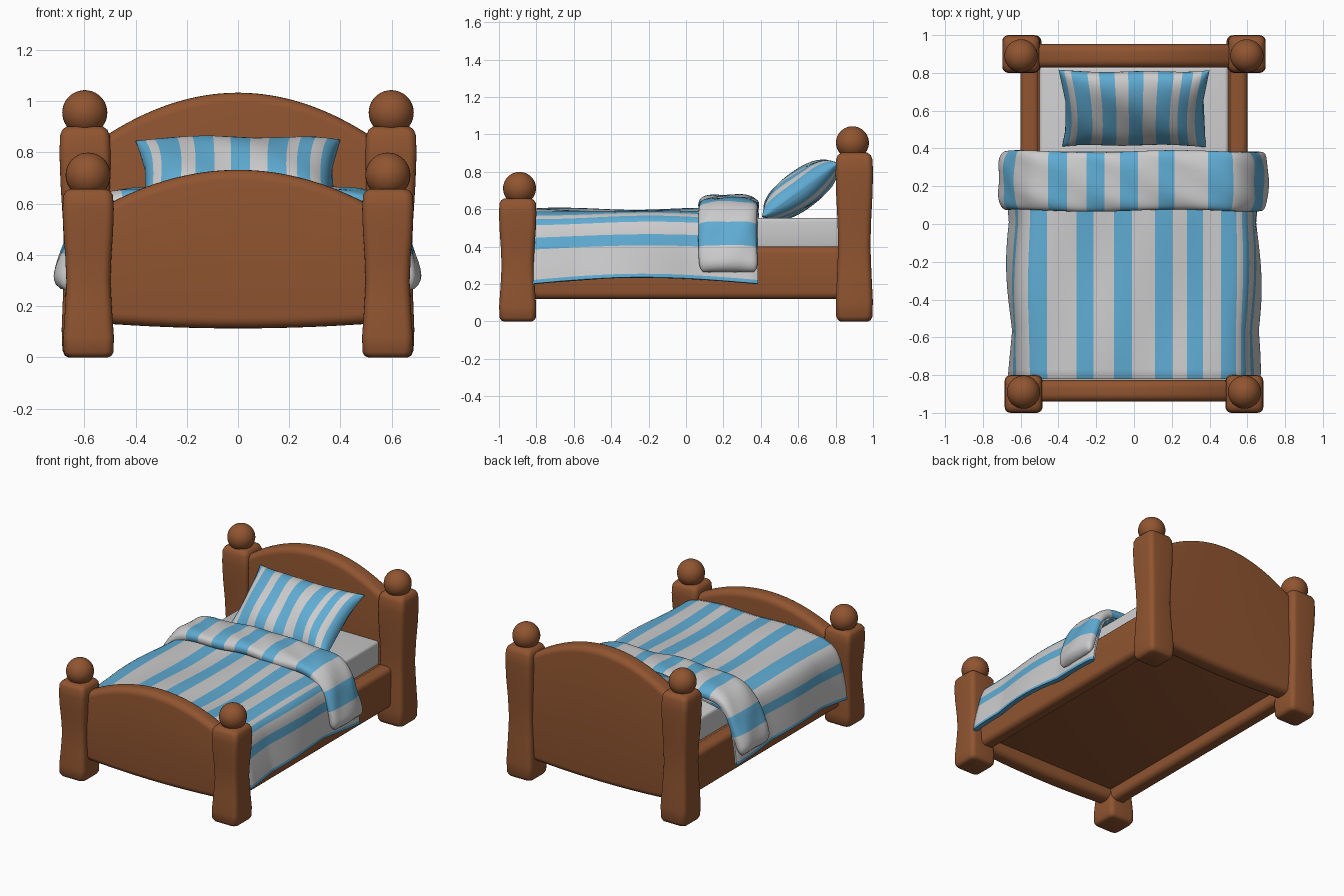
import bpy, bmesh, math
from mathutils import Vector, Matrix

if "Cube" in bpy.data.objects:
    bpy.data.objects.remove(bpy.data.objects["Cube"])


def material(name, rgb):
    m = bpy.data.materials.new(name)
    m.use_nodes = True
    m.diffuse_color = (*rgb, 1)
    m.node_tree.nodes["Principled BSDF"].inputs["Base Color"].default_value = (*rgb, 1)
    return m


WOOD = material("warm brown wood", (0.28, 0.09, 0.03))
WHITE = material("off white cloth", (0.6, 0.6, 0.61))
BLUE = material("sky blue cloth", (0.115, 0.41, 0.65))


def finish(name, bm, mats, angle=60):
    bmesh.ops.recalc_face_normals(bm, faces=bm.faces[:])
    mesh = bpy.data.meshes.new(name)
    bm.to_mesh(mesh)
    bm.free()
    for m in mats:
        mesh.materials.append(m)
    ob = bpy.data.objects.new(name, mesh)
    bpy.context.collection.objects.link(ob)
    bpy.ops.object.select_all(action='DESELECT')
    ob.select_set(True)
    bpy.context.view_layer.objects.active = ob
    bpy.ops.object.shade_smooth_by_angle(angle=math.radians(angle))
    return ob


def sweep(name, rings, mats, colour=lambda i: 0):
    """Skin a row of closed rings; colour(i) picks the material of band i."""
    bm = bmesh.new()
    rows = [[bm.verts.new(p) for p in ring] for ring in rings]
    n = len(rows[0])
    for i, (a, b) in enumerate(zip(rows, rows[1:])):
        for j in range(n):
            k = (j + 1) % n
            bm.faces.new((a[j], a[k], b[k], b[j])).material_index = colour(i)
    bm.faces.new(rows[0]).material_index = colour(0)
    bm.faces.new(rows[-1]).material_index = colour(len(rows) - 2)
    return finish(name, bm, mats)


def rounded_rect(hw, hh, r, steps=5):
    pts = []
    for q, (sx, sy) in enumerate(((1, 1), (-1, 1), (-1, -1), (1, -1))):
        for k in range(steps + 1):
            a = math.pi / 2 * (q + k / steps)
            pts.append((sx * (hw - r) + r * math.cos(a), sy * (hh - r) + r * math.sin(a)))
    return pts


# Posts with a slight waist, each topped by a ball
POST = [(0, .075), (.008, .088), (.03, .097), (.12, .099), (.3, .091), (.45, .086),
        (.6, .09), (.75, .097), (.88, .1), (.96, .097), (.985, .088), (1, .07)]


def post(name, x, y, height, lean):
    rings = []
    for t, h in POST:
        cx = x + math.copysign(lean * t, x)
        rings.append([(cx + u, y + v, t * height) for u, v in rounded_rect(h, h, .032)])
    sweep(name, rings, [WOOD])
    bm = bmesh.new()
    bmesh.ops.create_uvsphere(bm, u_segments=32, v_segments=20, radius=.088, matrix=Matrix.Translation(
        (x + math.copysign(lean, x), y - math.copysign(.01, y), height + .053)))
    finish(name + "_ball", bm, [WOOD])


for side, sx in (("left", 1), ("right", -1)):
    post("head_post_" + side, .588 * sx, .9, .902, .01)
    post("foot_post_" + side, .583 * sx, -.9, .658, .002)


# Arched end boards
def board(name, y, half, peak, drop):
    rings = []
    for i in range(33):
        x = -.53 + 1.06 * i / 32
        top, bottom = peak - drop * x * x, .113 + .07 * x * x
        rings.append([(x, y + u, (top + bottom) / 2 + v)
                      for u, v in rounded_rect(half, (top - bottom) / 2, .042)])
    sweep(name, rings, [WOOD])


board("headboard", .89, .062, 1.033, .63)
board("footboard", -.883, .058, .732, .52)

# Side rails
for side, sx in (("left", 1), ("right", -1)):
    sweep("side_rail_" + side, [[(.55 * sx + u, y, .26 + v) for u, v in rounded_rect(.052, .14, .035)]
                                for y in (-.87, .87)], [WOOD])


# Bed base and mattress
def slab(name, lo, hi, mat, bevel):
    bm = bmesh.new()
    lo, hi = Vector(lo), Vector(hi)
    bmesh.ops.create_cube(bm, size=1, matrix=Matrix.Translation((lo + hi) / 2)
                          @ Matrix.Diagonal((*(hi - lo), 1)))
    bmesh.ops.bevel(bm, geom=bm.edges[:], offset=bevel, segments=3, affect='EDGES', profile=.5)
    finish(name, bm, [mat])


slab("bed_base", (-.53, -.86, .2), (.53, .86, .39), WOOD, .005)
slab("mattress", (-.5, -.84, .385), (.5, .835, .553), WHITE, .02)


# Cloth helpers: a draped path, its normal, and stripe-aligned columns
def on_path(pts, s):
    rest = abs(s)
    for (x0, z0), (x1, z1) in zip(pts, pts[1:]):
        d = math.hypot(x1 - x0, z1 - z0)
        if rest <= d or (x1, z1) == pts[-1]:
            t = rest / d
            return Vector((math.copysign(x0 + (x1 - x0) * t, s), z0 + (z1 - z0) * t))
        rest -= d


def drape(pts, s):
    p = sum((on_path(pts, s + d) for d in (-.04, -.02, 0, .02, .04)), Vector((0, 0))) / 5
    t = (on_path(pts, s + .05) - on_path(pts, s - .05)).normalized()
    return p, Vector((-t.y, t.x))


def columns(stripes, end, step=.022):
    edges = sorted({-end, end, *(e for st in stripes for e in st)})
    out = [edges[0]]
    for a, b in zip(edges, edges[1:]):
        n = max(1, math.ceil((b - a) / step))
        out += [a + (b - a) * (k + 1) / n for k in range(n)]
    return out


def striped(name, cols, stripes, ring):
    def colour(i):
        mid = (cols[i] + cols[i + 1]) / 2
        return int(any(a < mid < b for a, b in stripes))
    return sweep(name, [ring(s) for s in cols], [WHITE, BLUE], colour)


# Blanket draped over the mattress and rails
OVER = [(0, .597), (.3, .597), (.5, .588), (.57, .56), (.61, .5), (.63, .4), (.645, .3), (.655, .2)]
BLANKET_STRIPES = [(-.95, -.93), (-.765, -.7), (-.56, -.46), (-.305, -.215), (-.105, -.01), (.11, .205),
                   (.28, .365), (.46, .545), (.58, .625), (.7, .765), (.93, .95)]
ROWS = [-.82 + 1.205 * k / 48 for k in range(49)]


def blanket_ring(s):
    p, n = drape(OVER, s)
    hang = max(0, (abs(s) - .5) / .45)
    outer, inner = [], []
    for k, y in enumerate(ROWS):
        wave = .006 * math.sin(6 * y + 4 * s) + .005 * math.sin(11 * s - 5 * y)
        flare = hang * .018 * math.cos(5.5 * (y + .85))
        lift = hang * .035 * math.sin(math.pi * (y + .82) / 1.205)
        end = .01 if k in (0, 48) else 0
        for pts, depth in ((outer, -end), (inner, end - .032)):
            q = p + n * (wave + depth)
            pts.append((q.x + math.copysign(flare, s), y, q.y + lift))
    return outer + inner[::-1]


striped("blanket", columns(BLANKET_STRIPES, .95), BLANKET_STRIPES, blanket_ring)

# Thick turned-back fold of the blanket
FOLD = [(0, .625), (.42, .622), (.52, .6), (.59, .52), (.63, .42), (.668, .33), (.678, .27)]
FOLD_STRIPES = [(-.77, -.64), (-.45, -.355), (-.25, -.155), (-.075, .02), (.13, .215), (.39, .51), (.64, .77)]
FOLD_END = .9


def fold_ring(s):
    p, n = drape(FOLD, s)
    tip = max(0, (abs(s) - FOLD_END + .06) / .06)
    slim = math.sqrt(max(.04, 1 - tip * tip))
    ring = []
    for k in range(36):
        a = math.tau * k / 36
        c, d = math.cos(a), math.sin(a)
        u = math.copysign(abs(c) ** .6, c)
        v = math.copysign(abs(d) ** .8, d)
        wave = .007 * math.sin(9 * s + 2) + .004 * math.sin(17 * s + 5 * u)
        q = p + n * (v * .046 * slim + wave)
        ring.append((q.x, .228 + u * (.13 + .027 * slim) + .006 * math.sin(7 * s), q.y))
    return ring


striped("blanket_fold", columns(FOLD_STRIPES, FOLD_END, .015), FOLD_STRIPES, fold_ring)

# Plump pillow leaning on the headboard
PILLOW_STRIPES = [(-.39, -.36), (-.325, -.24), (-.18, -.1), (-.03, .05), (.125, .205), (.25, .305), (.35, .39)]
TILT = Matrix.Translation((0, .612, .702)) @ Matrix.Rotation(math.radians(36), 4, 'X')


def pillow_ring(x):
    u = x / .39
    puff = .1 * math.sqrt(max(.01, 1 - u ** 4))
    length = .228 + .022 * u ** 4
    ring = []
    for k in range(40):
        a = math.tau * k / 40
        v, d = math.cos(a), math.sin(a)
        v = math.copysign(abs(v) ** .85, v)
        px = x * (.92 + .08 * v * v) + .01 * u * v
        dent = .005 * math.sin(14 * x + 4 * v)
        ring.append(TILT @ Vector((px, v * length, d * puff + dent)))
    return ring


striped("pillow", columns(PILLOW_STRIPES, .39, .015), PILLOW_STRIPES, pillow_ring)
